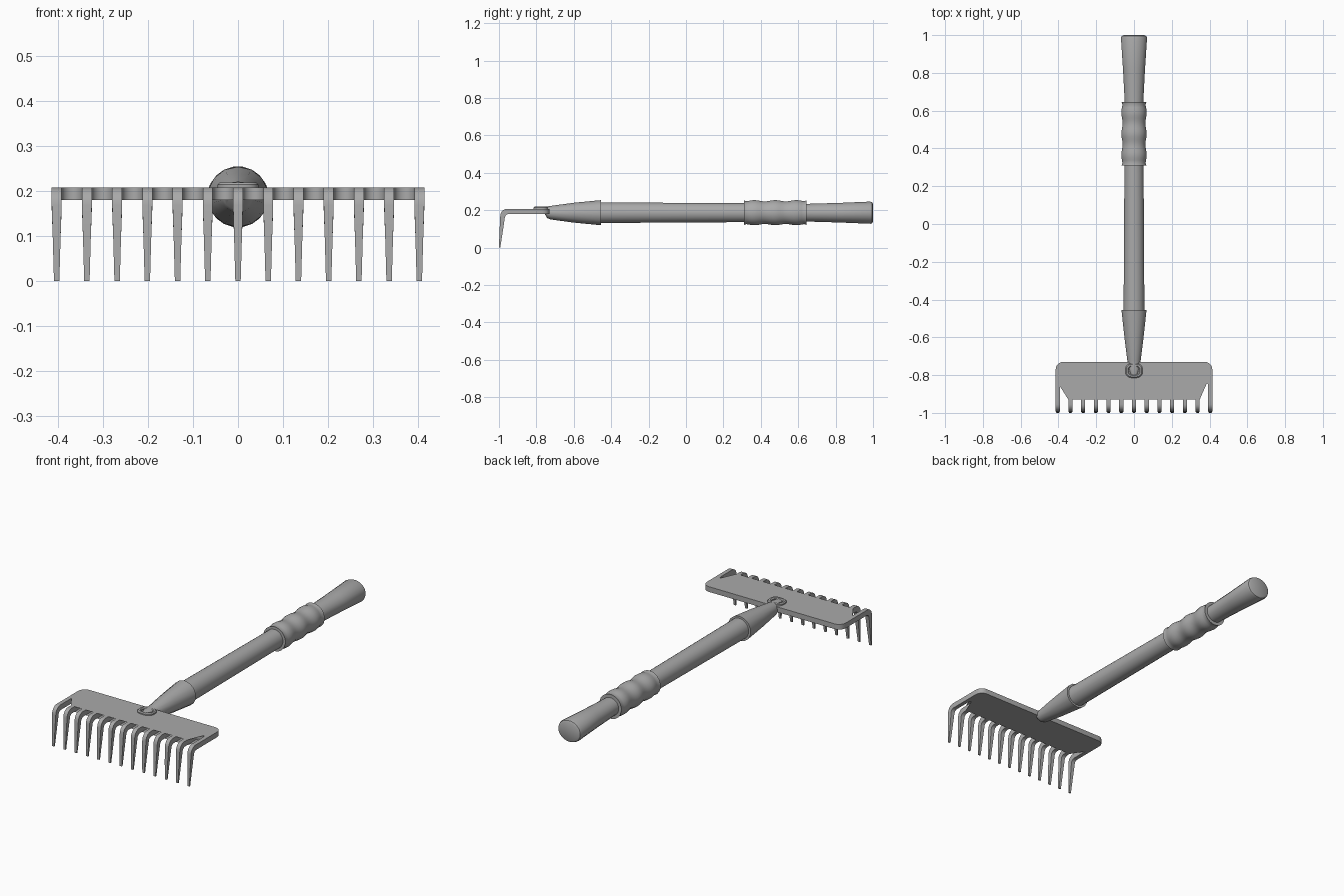
import bpy, bmesh, math

cube = bpy.data.objects.get("Cube")
if cube:
    bpy.data.objects.remove(cube, do_unlink=True)

grey = bpy.data.materials.new("plain grey")
grey.use_nodes = True
colour = (0.4, 0.4, 0.4, 1)
grey.diffuse_color = colour
grey.node_tree.nodes["Principled BSDF"].inputs["Base Color"].default_value = colour

AXIS = 0.187              # height of the handle's centre line
TINES, PITCH, HALF = 13, 0.0673, 0.011
TOP, UNDER = 0.208, 0.18  # faces of the head plate


def finish(name, bm, angle=35):
    bmesh.ops.recalc_face_normals(bm, faces=bm.faces)
    mesh = bpy.data.meshes.new(name)
    bm.to_mesh(mesh)
    bm.free()
    obj = bpy.data.objects.new(name, mesh)
    bpy.context.collection.objects.link(obj)
    mesh.materials.append(grey)
    bpy.ops.object.select_all(action='DESELECT')
    obj.select_set(True)
    bpy.context.view_layer.objects.active = obj
    bpy.ops.object.shade_smooth_by_angle(angle=math.radians(angle))
    return obj


def skin(bm, rings):
    """Join a list of vertex loops and cap both ends."""
    loops = [[bm.verts.new(p) for p in ring] for ring in rings]
    n = len(loops[0])
    for a, b in zip(loops, loops[1:]):
        for i in range(n):
            j = (i + 1) % n
            bm.faces.new((a[i], a[j], b[j], b[i]))
    bm.faces.new(loops[0])
    bm.faces.new(loops[-1])


def tube(name, stations, sides):
    """Loft ellipses along y; each station is (y, x radius, z radius, z centre)."""
    bm = bmesh.new()
    turns = [2 * math.pi * (i + 0.5) / sides for i in range(sides)]
    skin(bm, [[(rx * math.cos(t), y, z + rz * math.sin(t)) for t in turns]
              for y, rx, rz, z in stations])
    return finish(name, bm)


def round_stations(pairs):
    return [(y, r, r, AXIS) for y, r in pairs]


# Handle: long shaft and flared butt
tube("handle_shaft", round_stations([(-0.5, 0.056), (0.35, 0.051)]), 20)
tube("handle_butt", [(0.55, 0.05, 0.047, AXIS), (0.65, 0.05, 0.048, AXIS),
                     (0.82, 0.059, 0.053, AXIS), (0.985, 0.07, 0.06, AXIS),
                     (0.995, 0.066, 0.057, AXIS), (1.0, 0.056, 0.048, AXIS)], 20)

# Grip sleeve with three soft swellings
waves = [(0.31 + 0.335 * i / 24, 0.0645 - 0.0035 * math.cos(6 * math.pi * i / 24))
         for i in range(25)]
waves[0] = (0.31, 0.066)
waves[-1] = (0.645, 0.066)
tube("grip_sleeve", round_stations(waves), 20)

# Tapered ferrule whose tip lies on the plate
tube("ferrule", [(-0.455, 0.068, 0.067, AXIS), (-0.6, 0.052, 0.053, AXIS),
                 (-0.725, 0.036, 0.036, AXIS), (-0.742, 0.033, 0.031, AXIS + 0.002),
                 (-0.765, 0.026, 0.013, TOP), (-0.8, 0.016, 0.008, TOP)], 14)

# Flat weld collar round the ferrule tip
bm = bmesh.new()
section = [(-0.009, -0.004), (-0.009, 0.006), (-0.004, 0.011),
           (0.004, 0.011), (0.009, 0.006), (0.009, -0.004)]
count = 24
loops = []
for k in range(count):
    c, s = math.cos(2 * math.pi * k / count), math.sin(2 * math.pi * k / count)
    sx, sy = [math.copysign(abs(v) ** 0.75, v) for v in (c, s)]
    loops.append([bm.verts.new(((0.037 + u) * sx, -0.776 + (0.03 + u) * sy, TOP + w))
                  for u, w in section])
for k in range(count):
    a, b = loops[k], loops[(k + 1) % count]
    for i in range(len(section)):
        j = (i + 1) % len(section)
        bm.faces.new((a[i], a[j], b[j], b[i]))
finish("weld_collar", bm)

# Head plate: rounded back corners, comb of round-ended slots at the front
edge = PITCH * (TINES - 1) / 2 + HALF
BACK, ROOT, SLOT, CORNER = -0.73, -0.93, -0.858, 0.04
outline = []
for side, start in ((1, 0), (-1, 90)):
    for i in range(6):
        t = math.radians(start + 18 * i)
        outline.append((side * (edge - CORNER) + CORNER * math.cos(t),
                        BACK - CORNER + CORNER * math.sin(t)))
radius = PITCH / 2 - HALF
for n in range(TINES):
    x = (n - (TINES - 1) / 2) * PITCH
    outline += [(x - HALF, ROOT), (x + HALF, ROOT)]
    if n < TINES - 1:
        for i in range(9):
            t = math.pi * (1 - i / 8)
            outline.append((x + PITCH / 2 + radius * math.cos(t),
                            SLOT + radius * math.sin(t)))
bm = bmesh.new()
skin(bm, [[(x, y, z) for x, y in outline] for z in (TOP, UNDER)])
bmesh.ops.triangulate(bm, faces=[f for f in bm.faces if len(f.verts) > 4])
finish("head_plate", bm)

# Tines: bent side profile (outer point, inner point, half width), repeated
stations = [((ROOT, TOP), (ROOT, UNDER), HALF), ((-0.955, TOP), (-0.947, UNDER), HALF)]
for i in range(1, 6):
    t = math.radians(18 * i)
    stations.append(((-0.955 - 0.038 * math.sin(t), 0.168 + 0.04 * math.cos(t)),
                     (-0.947 - 0.022 * math.sin(t), 0.158 + 0.022 * math.cos(t)), HALF))
stations += [((-0.997, 0.09), (-0.979, 0.09), 0.0085), ((-1.0, 0), (-0.993, 0), 0.006)]
bm = bmesh.new()
for n in range(TINES):
    x = (n - (TINES - 1) / 2) * PITCH
    skin(bm, [[(x - w, *outer), (x + w, *outer), (x + w, *inner), (x - w, *inner)]
              for outer, inner, w in stations])
finish("tines", bm)
